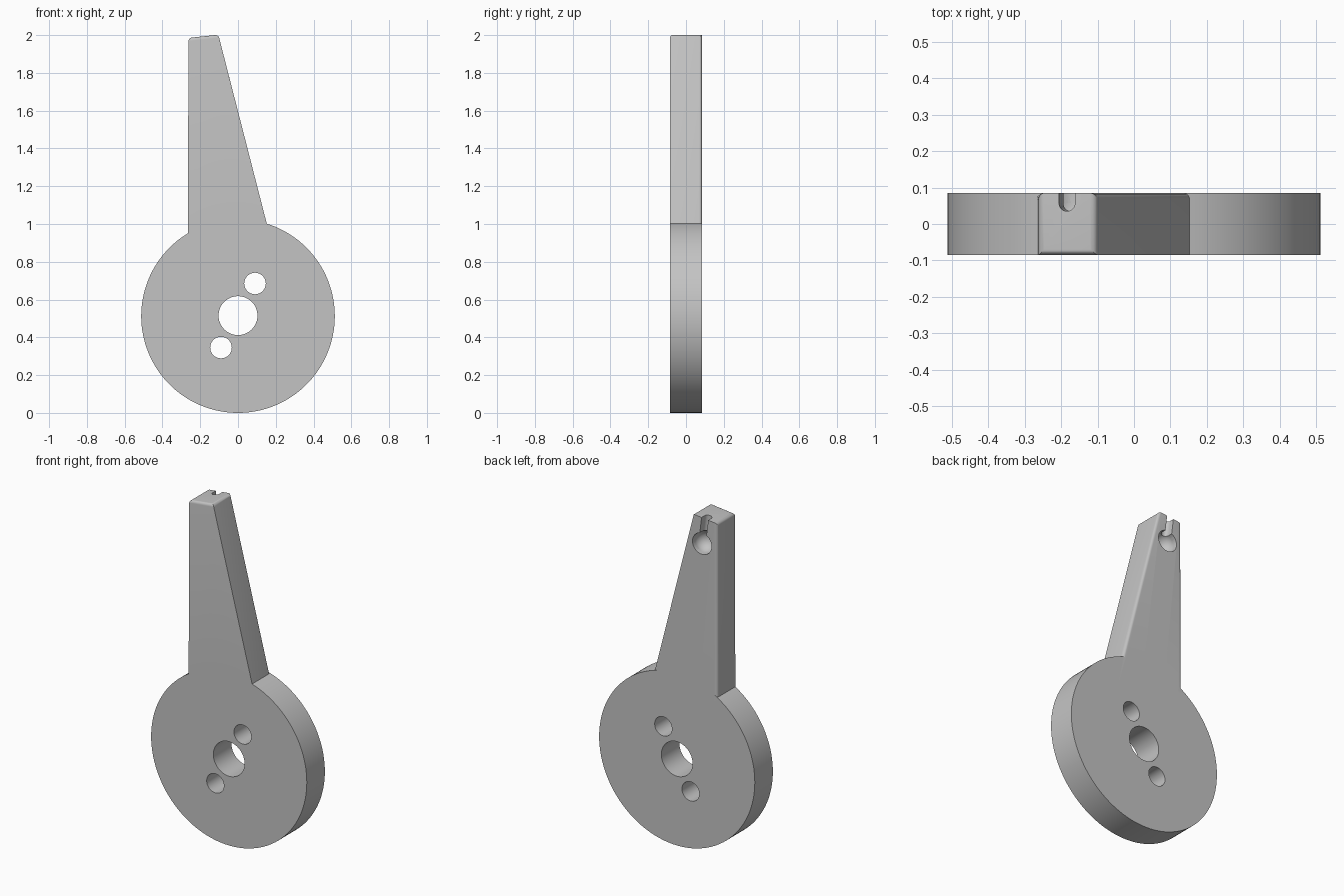
import bpy
import bmesh
import math
from mathutils import Vector

if "Cube" in bpy.data.objects:
    bpy.data.objects.remove(bpy.data.objects["Cube"], do_unlink=True)

HALF = 0.085                      # half thickness
RADIUS = 0.5125                   # disc radius and centre height
grey = bpy.data.materials.new("plain grey")
grey.use_nodes = True
grey.diffuse_color = (0.55, 0.55, 0.55, 1)
grey.node_tree.nodes["Principled BSDF"].inputs["Base Color"].default_value = (0.55, 0.55, 0.55, 1)


def rod(name, start, end, radius, sides=48):
    """Cylinder between two points."""
    a, b = Vector(start), Vector(end)
    bpy.ops.mesh.primitive_cylinder_add(
        vertices=sides, radius=radius, depth=(b - a).length, location=(a + b) / 2,
        rotation=(b - a).to_track_quat("Z", "Y").to_euler())
    bpy.context.object.name = name
    return bpy.context.object


def combine(target, other, operation):
    """Apply a boolean and discard the helper."""
    mod = target.modifiers.new("combine", "BOOLEAN")
    mod.operation, mod.object, mod.solver = operation, other, "EXACT"
    bpy.ops.object.select_all(action="DESELECT")
    target.select_set(True)
    bpy.context.view_layer.objects.active = target
    bpy.ops.object.modifier_apply(modifier=mod.name)
    bpy.data.objects.remove(other, do_unlink=True)


# Tapered arm: extruded outline with rounded rear and tip edges
outline = [(-0.266, 0.8), (0.204, 0.8), (-0.104, 2.002), (-0.262, 1.985)]
bm = bmesh.new()
front = bm.faces.new([bm.verts.new((x, -HALF, z)) for x, z in outline])
back = bmesh.ops.extrude_face_region(bm, geom=[front])["geom"]
bmesh.ops.translate(bm, vec=(0, 2 * HALF, 0),
                    verts=[v for v in back if isinstance(v, bmesh.types.BMVert)])
bmesh.ops.recalc_face_normals(bm, faces=bm.faces)
rounded = []
for e in bm.edges:
    a, b = (v.co for v in e.verts)
    at_tip = min(a.z, b.z) > 1.9
    at_back = min(a.y, b.y) > 0
    upright = abs(a.z - b.z) > 1
    if (at_back and upright) or (at_tip and not at_back):
        rounded.append(e)
bmesh.ops.bevel(bm, geom=rounded, offset=0.016, segments=5, profile=0.5, affect="EDGES")
mesh = bpy.data.meshes.new("arm")
bm.to_mesh(mesh)
bm.free()
arm = bpy.data.objects.new("arm", mesh)
bpy.context.collection.objects.link(arm)

# Round hub disc joined with the arm
lever = rod("lever_arm_with_disc", (0, -HALF, RADIUS), (0, HALF, RADIUS), RADIUS, 128)
combine(lever, arm, "UNION")

# Shaft hole and two screw holes through the disc
for x, z, r in [(0, 0.515, 0.103), (0.09, 0.685, 0.057), (-0.09, 0.346, 0.057)]:
    combine(lever, rod("hole_cutter", (x, -0.2, z), (x, 0.2, z), r), "DIFFERENCE")

# Ball pocket in the rear of the tip: round bore with a domed end
px, py, pz = -0.165, 0.057, 1.84
combine(lever, rod("bore_cutter", (px, py, pz), (px, 0.2, pz), 0.063), "DIFFERENCE")
bpy.ops.mesh.primitive_uv_sphere_add(segments=48, ring_count=24, radius=0.063,
                                     location=(px, py, pz), rotation=(math.pi / 2, 0, 0))
combine(lever, bpy.context.object, "DIFFERENCE")

# Cord slot from the pocket out through the tip, with a rounded floor
start, end, width = Vector((px, py, pz)), Vector((-0.191, py, 2.05)), 0.022
combine(lever, rod("slot_floor_cutter", start, end, width, 32), "DIFFERENCE")
bpy.ops.mesh.primitive_cube_add(size=1, location=(start + end) / 2 + Vector((0, 0.05, 0)))
slot = bpy.context.object
slot.scale = (2 * width, 0.1, (end - start).length)
slot.rotation_euler = (0, math.atan2(end.x - start.x, end.z - start.z), 0)
bpy.context.view_layer.update()
combine(lever, slot, "DIFFERENCE")

# Finish
lever.data.materials.clear()
lever.data.materials.append(grey)
for p in lever.data.polygons:
    p.material_index = 0
bpy.ops.object.select_all(action="DESELECT")
lever.select_set(True)
bpy.context.view_layer.objects.active = lever
bpy.ops.object.shade_smooth_by_angle(angle=math.radians(30))
